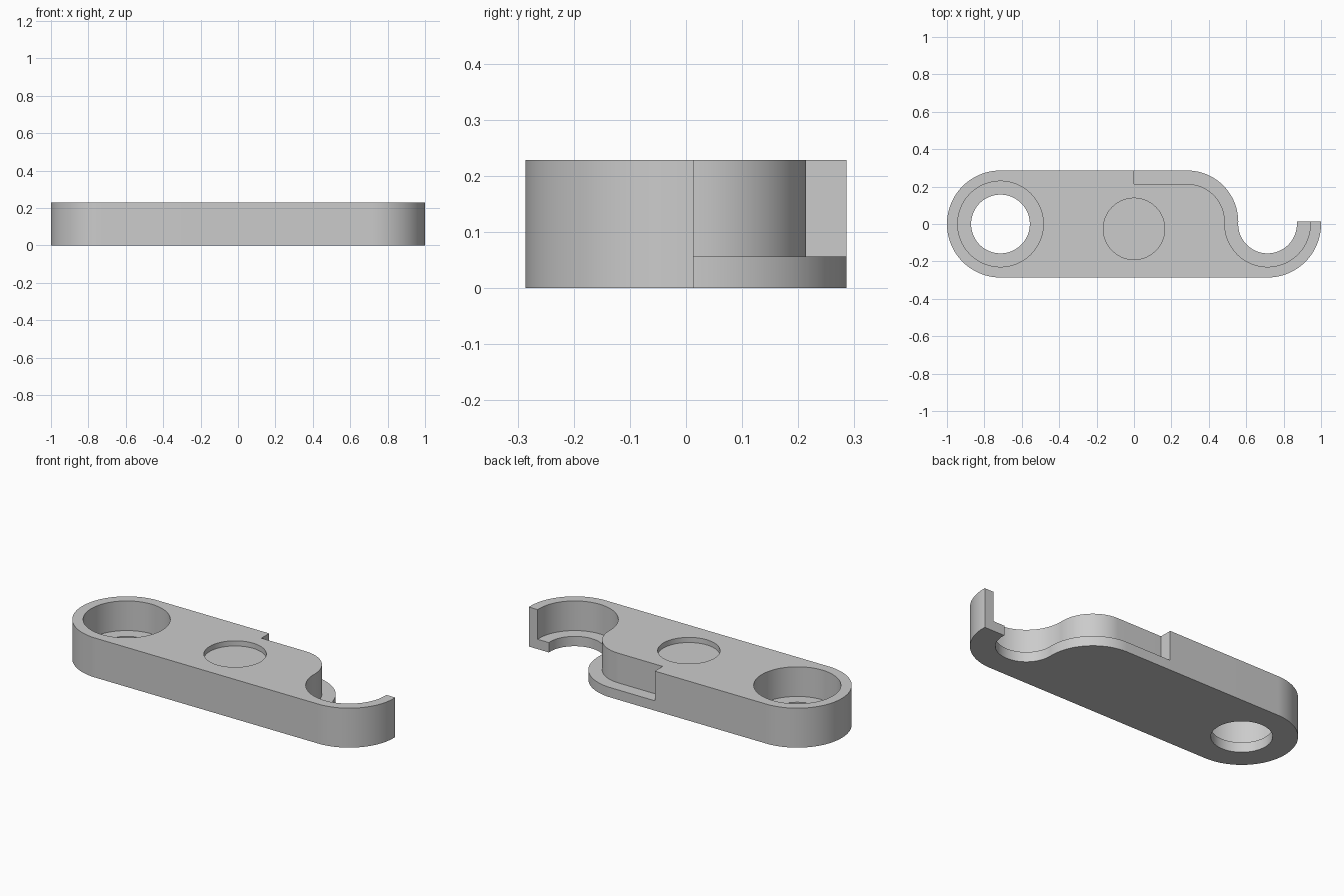
import bpy
import bmesh
from math import asin, cos, sin, radians, degrees

cube = bpy.data.objects.get("Cube")
if cube:
    bpy.data.objects.remove(cube, do_unlink=True)

HEIGHT, LEDGE = 0.229, 0.057      # full thickness, ledge level
RECESS = HEIGHT - 0.03            # floor of the round recess
OUTER, BORE, HOLE = 0.286, 0.229, 0.157
END_X, CUT_Y = 0.714, 0.013       # ring centres, hook end
SHOULDER_X = 0.284                # centre of the rounded shoulder

grey = (0.6, 0.6, 0.6, 1)
paint = bpy.data.materials.new("light_grey")
paint.use_nodes = True
paint.diffuse_color = grey
paint.node_tree.nodes["Principled BSDF"].inputs["Base Color"].default_value = grey

bm = bmesh.new()


def arc(cx, cy, r, start, end):
    n = round(abs(end - start) / 3)
    angles = [radians(start + (end - start) * i / n) for i in range(n + 1)]
    return [(cx + r * cos(a), cy + r * sin(a)) for a in angles]


def circle(cx, cy, r):
    return arc(cx, cy, r, 0, 360)[:-1]


def inner_path(r):
    """From the hook tip round the hook and over the shoulder."""
    a = degrees(asin(CUT_Y / r))
    hook = arc(END_X, 0, r, a, -180 - a)
    return hook + arc(SHOULDER_X, CUT_Y, END_X - r - SHOULDER_X, 0, 90)[1:]


def ring(points, z):
    return [bm.verts.new((x, y, z)) for x, y in points]


def bridge(lower, upper):
    for i in range(len(lower)):
        j = (i + 1) % len(lower)
        bm.faces.new((lower[i], lower[j], upper[j], upper[i]))


def wall(points, z0, z1):
    bridge(ring(points, z0), ring(points, z1))


def plate(loops, z):
    """Flat face whose first loop is the rim and the rest are holes."""
    edges = []
    for points in loops:
        verts = ring(points, z)
        edges += [bm.edges.new((verts[i - 1], verts[i])) for i in range(len(verts))]
    bmesh.ops.triangle_fill(bm, use_beauty=True, edges=edges, normal=(0, 0, 1))


# Outlines: shared outer side, wide lower edge, set-back upper edge
outer = [(0, OUTER)] + arc(-END_X, 0, OUTER, 90, 270)
outer += arc(END_X, 0, OUTER, -90, degrees(asin(CUT_Y / OUTER)))
lower_edge = inner_path(HOLE)
upper_edge = inner_path(BORE)
upper_edge.append((0, upper_edge[-1][1]))
hole = circle(-END_X, 0, HOLE)
bore = circle(-END_X, 0, BORE)
recess = circle(0, -0.026, 0.164)

# Outside walls and the ledge between the two edges
wall(outer + lower_edge, 0, LEDGE)
wall(outer + upper_edge, LEDGE, HEIGHT)
plate([[outer[-1]] + lower_edge + [outer[0]] + upper_edge[::-1]], LEDGE)

# Top and bottom
plate([outer + upper_edge, bore, recess], HEIGHT)
plate([outer + lower_edge, hole], 0)

# Stepped through hole and round recess
wall(hole, 0, LEDGE)
bridge(ring(hole, LEDGE), ring(bore, LEDGE))
wall(bore, LEDGE, HEIGHT)
wall(recess, RECESS, HEIGHT)
plate([recess], RECESS)

# Weld, then smooth the curved walls and keep the rims sharp
bmesh.ops.remove_doubles(bm, verts=bm.verts[:], dist=0.0001)
bmesh.ops.recalc_face_normals(bm, faces=bm.faces[:])
for face in bm.faces:
    face.smooth = True
for edge in bm.edges:
    edge.smooth = edge.calc_face_angle(0) < radians(30)

mesh = bpy.data.meshes.new("link_body")
bm.to_mesh(mesh)
bm.free()
mesh.materials.append(paint)
bpy.context.collection.objects.link(bpy.data.objects.new("link_body", mesh))
